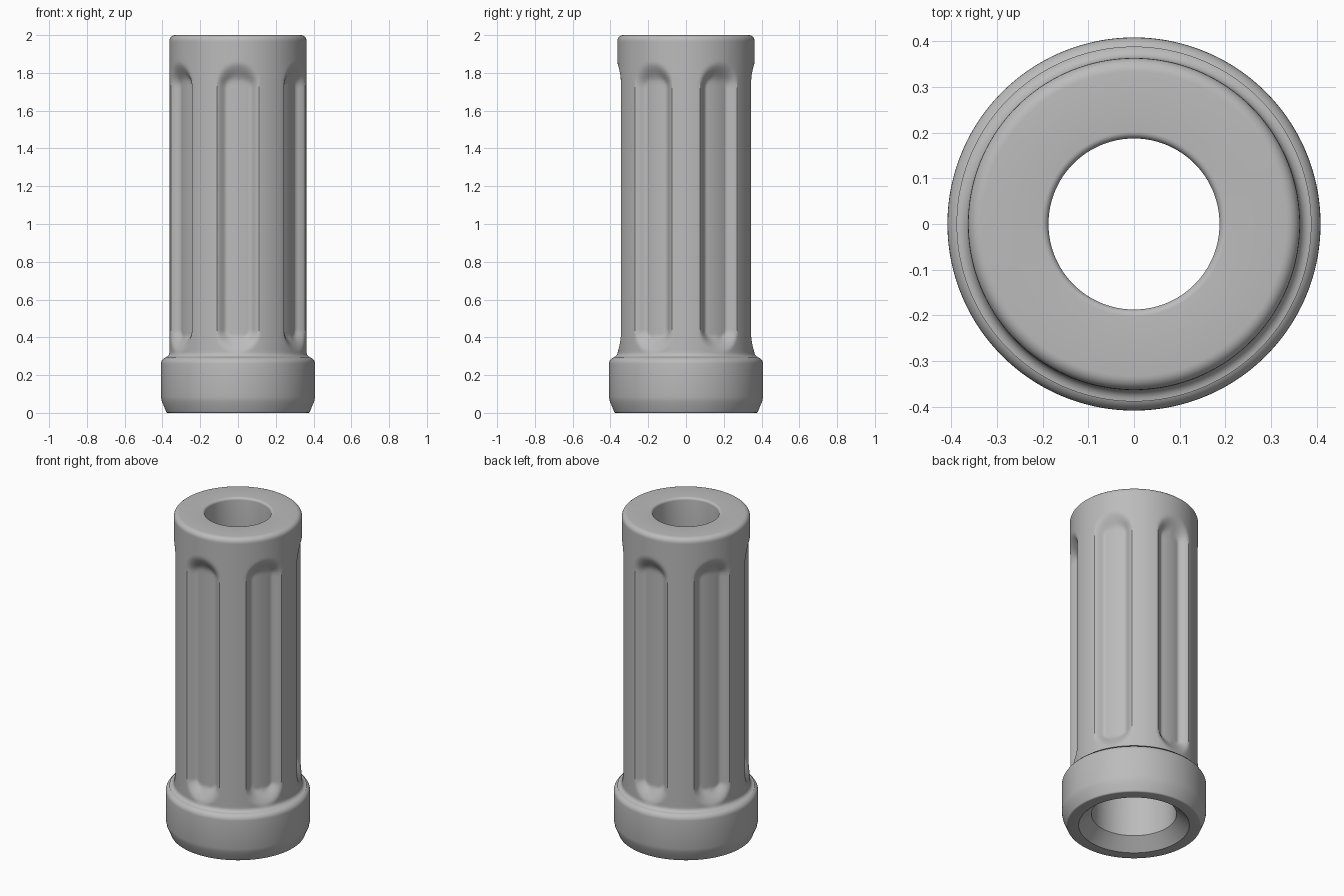
import bpy
import bmesh
from math import sin, cos, pi, hypot

cube = bpy.data.objects.get("Cube")
if cube:
    bpy.data.objects.remove(cube, do_unlink=True)

SEGMENTS = 240
FLUTES = 6
FLUTE_HALF_WIDTH = 0.118
FLUTE_DEPTH = 0.045
FLUTE_BOTTOM, FLUTE_TOP = 0.31, 1.86
BODY_RADIUS = 0.363


def material(name, colour):
    mat = bpy.data.materials.new(name)
    mat.use_nodes = True
    mat.diffuse_color = colour
    mat.node_tree.nodes["Principled BSDF"].inputs["Base Color"].default_value = colour
    return mat


def arc(cx, cz, radius, start, end, steps=6):
    """Points of a fillet, angles in multiples of pi."""
    return [(cx + radius * cos(pi * (start + (end - start) * i / steps)),
             cz + radius * sin(pi * (start + (end - start) * i / steps)))
            for i in range(steps + 1)]


def flute_cut(theta, z):
    """Depth of the round-ended flutes at a point of the body."""
    pitch = 2 * pi / FLUTES
    offset = (theta + pi / 2 + pitch / 2) % pitch - pitch / 2
    s = abs(offset) * BODY_RADIUS
    low, high = FLUTE_BOTTOM + FLUTE_HALF_WIDTH, FLUTE_TOP - FLUTE_HALF_WIDTH
    dz = max(low - z, z - high, 0)
    dist = hypot(s, dz)
    blend = 0.05 + 0.06 * (dz / dist if dist else 0)
    t = min(max((FLUTE_HALF_WIDTH - dist) / blend, 0), 1)
    return FLUTE_DEPTH * t * t * (3 - 2 * t)


# Outer and inner profile as (radius, height), from the foot up and back down the bore
profile = [(0.313, 0), (0.372, 0)]
profile += arc(0.372, 0.01, 0.01, -0.5, -0.1, 3)
profile += [(0.392, 0.035), (0.403, 0.06), (0.408, 0.085)]
profile += arc(0.373, 0.26, 0.035, 0, 0.45)
profile += arc(0.388, 0.32, 0.025, 1.5, 1)
body_rows = 90
bottom, top = 0.33, 1.965
for i in range(body_rows + 1):
    t = i / body_rows
    # Rows crowd towards both ends, where the flutes run out
    t -= 0.8 * sin(2 * pi * t) / (2 * pi)
    profile.append((BODY_RADIUS, bottom + (top - bottom) * t))
profile += arc(BODY_RADIUS - 0.03, 1.97, 0.03, 0, 0.5)
profile += arc(0.202, 1.985, 0.015, 0.5, 1)
profile += [(0.187, 1.75), (0.24, 0.07)]

# Sleeve: revolved profile with the flutes pressed into the body
bm = bmesh.new()
rings = []
for r, z in profile:
    ring = []
    for k in range(SEGMENTS):
        a = 2 * pi * k / SEGMENTS
        outer = r > 0.35 and z > FLUTE_BOTTOM
        radius = r - flute_cut(a, z) if outer else r
        ring.append(bm.verts.new((radius * cos(a), radius * sin(a), z)))
    rings.append(ring)
for i, ring in enumerate(rings):
    after = rings[(i + 1) % len(rings)]
    for k in range(SEGMENTS):
        n = (k + 1) % SEGMENTS
        bm.faces.new((ring[k], ring[n], after[n], after[k]))
bmesh.ops.remove_doubles(bm, verts=bm.verts, dist=0.0002)
bmesh.ops.recalc_face_normals(bm, faces=bm.faces)
mesh = bpy.data.meshes.new("fluted_sleeve")
bm.to_mesh(mesh)
bm.free()

sleeve = bpy.data.objects.new("fluted_sleeve", mesh)
bpy.context.collection.objects.link(sleeve)
mesh.materials.append(material("plain grey", (0.5, 0.5, 0.5, 1)))
bpy.ops.object.select_all(action="DESELECT")
sleeve.select_set(True)
bpy.context.view_layer.objects.active = sleeve
bpy.ops.object.shade_smooth_by_angle(angle=pi / 6)
